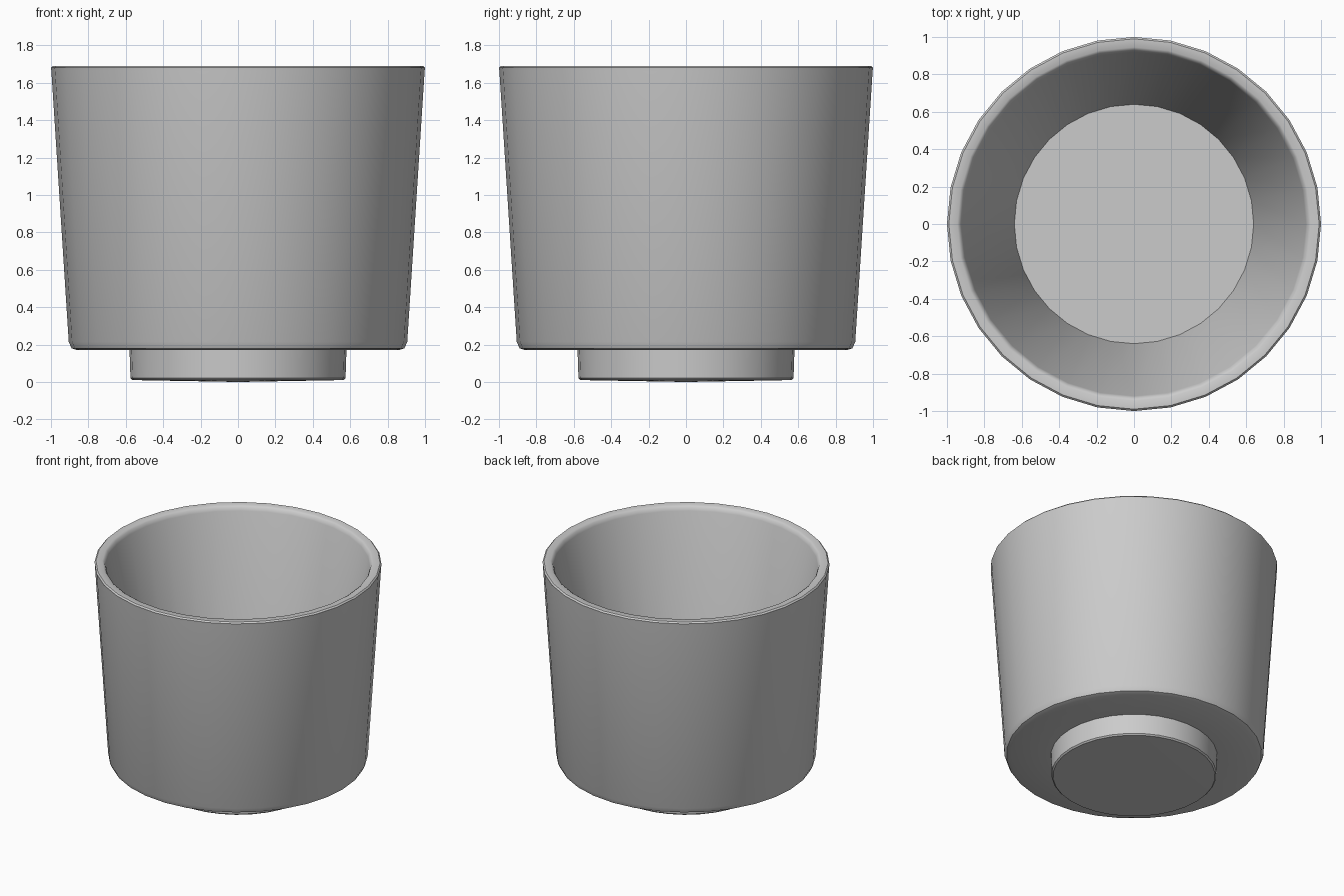
import bpy, bmesh, math

if "Cube" in bpy.data.objects:
    bpy.data.objects.remove(bpy.data.objects["Cube"])

SIDES = 32

def lathe(name, profile, material):
    """Revolve an (r, z) profile around z; r = 0 ends close to a point."""
    bm = bmesh.new()
    rings = []
    for r, z in profile:
        if r == 0:
            rings.append([bm.verts.new((0, 0, z))] * SIDES)
        else:
            rings.append([bm.verts.new((r * math.cos(2 * math.pi * i / SIDES),
                                        r * math.sin(2 * math.pi * i / SIDES), z))
                          for i in range(SIDES)])
    for a, b in zip(rings, rings[1:]):
        for i in range(SIDES):
            j = (i + 1) % SIDES
            bm.faces.new(list(dict.fromkeys((a[i], a[j], b[j], b[i]))))
    bmesh.ops.recalc_face_normals(bm, faces=bm.faces)
    mesh = bpy.data.meshes.new(name)
    bm.to_mesh(mesh)
    bm.free()
    mesh.materials.append(material)
    obj = bpy.data.objects.new(name, mesh)
    bpy.context.collection.objects.link(obj)
    bpy.context.view_layer.objects.active = obj
    obj.select_set(True)
    bpy.ops.object.shade_smooth_by_angle(angle=math.radians(40))
    obj.select_set(False)
    return obj

grey = bpy.data.materials.new("plain grey")
grey.diffuse_color = (0.6, 0.6, 0.6, 1)
grey.use_nodes = True
grey.node_tree.nodes["Principled BSDF"].inputs["Base Color"].default_value = grey.diffuse_color

# Cup: solid foot, tapered outer wall, rounded rim, tapered hollow inside
lathe("cup", [
    (0, 0.0), (0.565, 0.01), (0.575, 0.02), (0.58, 0.17),
    (0.86, 0.17), (0.89, 0.18), (0.905, 0.215),
    (0.998, 1.665), (1.0, 1.68), (0.99, 1.69),
    (0.945, 1.69), (0.93, 1.68), (0.92, 1.655),
    (0.64, 0.27), (0, 0.27),
], grey)
